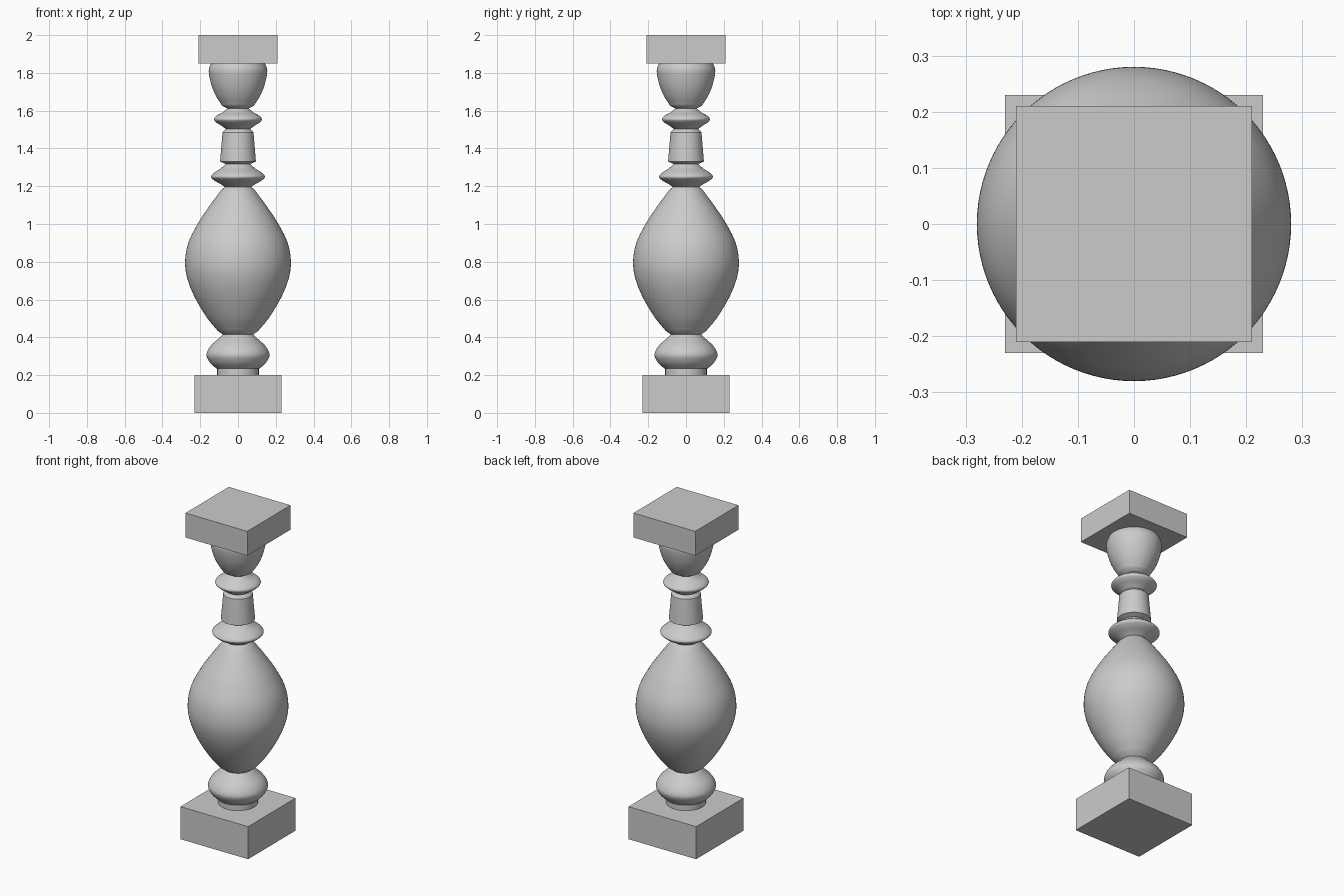
import bpy, bmesh, math
from mathutils import Matrix

if "Cube" in bpy.data.objects:
    bpy.data.objects.remove(bpy.data.objects["Cube"])

SIDES = 96


def block(name, half, z0, z1):
    bm = bmesh.new()
    size = Matrix.Diagonal((2 * half, 2 * half, z1 - z0, 1))
    bmesh.ops.create_cube(bm, size=1, matrix=Matrix.Translation((0, 0, (z0 + z1) / 2)) @ size)
    me = bpy.data.meshes.new(name)
    bm.to_mesh(me)
    bm.free()
    bpy.context.collection.objects.link(bpy.data.objects.new(name, me))


def smooth_curve(pts, steps=8):
    """Catmull-Rom curve through the (radius, height) points."""
    if len(pts) < 3:
        return pts
    end = lambda a, b: (2 * a[0] - b[0], 2 * a[1] - b[1])
    p = [end(pts[0], pts[1])] + pts + [end(pts[-1], pts[-2])]
    out = []
    for a, b, c, d in zip(p, p[1:], p[2:], p[3:]):
        for i in range(steps):
            t = i / steps
            out.append(tuple(0.5 * (2 * b[k] + (c[k] - a[k]) * t
                       + (2 * a[k] - 5 * b[k] + 4 * c[k] - d[k]) * t * t
                       + (3 * b[k] - a[k] - 3 * c[k] + d[k]) * t ** 3) for k in (0, 1)))
    return out + [pts[-1]]


def lathe(name, sections):
    # each section is smooth inside, with a crisp break between sections
    prof = [q for s in sections for q in smooth_curve(s)]
    prof = [q for i, q in enumerate(prof) if i == 0 or math.dist(q, prof[i - 1]) > 1e-5]
    bm = bmesh.new()
    rings = [[bm.verts.new((r * math.cos(2 * math.pi * i / SIDES),
                            r * math.sin(2 * math.pi * i / SIDES), z))
              for i in range(SIDES)] for r, z in prof]
    for lo, hi in zip(rings, rings[1:]):
        for i in range(SIDES):
            j = (i + 1) % SIDES
            bm.faces.new((lo[i], lo[j], hi[j], hi[i]))
    bm.faces.new(rings[0][::-1])
    bm.faces.new(rings[-1])
    me = bpy.data.meshes.new(name)
    bm.to_mesh(me)
    bm.free()
    ob = bpy.data.objects.new(name, me)
    bpy.context.collection.objects.link(ob)
    bpy.ops.object.select_all(action='DESELECT')
    ob.select_set(True)
    bpy.context.view_layer.objects.active = ob
    bpy.ops.object.shade_smooth_by_angle(angle=math.radians(35))


# square plinth and cap
block("base_block", 0.23, 0, 0.2)
block("top_block", 0.21, 1.85, 2.0)

# turned shaft, bottom to top
lathe("turned_shaft", [
    # foot collar
    [(0.11, 0.2), (0.11, 0.235)],
    # lower ring
    [(0.118, 0.237), (0.15, 0.268), (0.167, 0.308), (0.147, 0.352), (0.105, 0.392), (0.08, 0.415)],
    # vase bulb
    [(0.108, 0.435), (0.165, 0.505), (0.228, 0.61), (0.268, 0.71), (0.28, 0.8),
     (0.263, 0.9), (0.214, 1.0), (0.155, 1.09), (0.1, 1.165), (0.09, 1.178)],
    # middle disc
    [(0.07, 1.197), (0.09, 1.21), (0.125, 1.23), (0.143, 1.25), (0.125, 1.272), (0.09, 1.295), (0.065, 1.318)],
    # tapered neck
    [(0.095, 1.33), (0.082, 1.485)],
    # upper disc
    [(0.065, 1.503), (0.085, 1.518), (0.115, 1.538), (0.127, 1.555), (0.112, 1.574), (0.08, 1.592), (0.057, 1.612)],
    # cup capital
    [(0.085, 1.627), (0.118, 1.68), (0.142, 1.74), (0.155, 1.81), (0.143, 1.85)],
])
